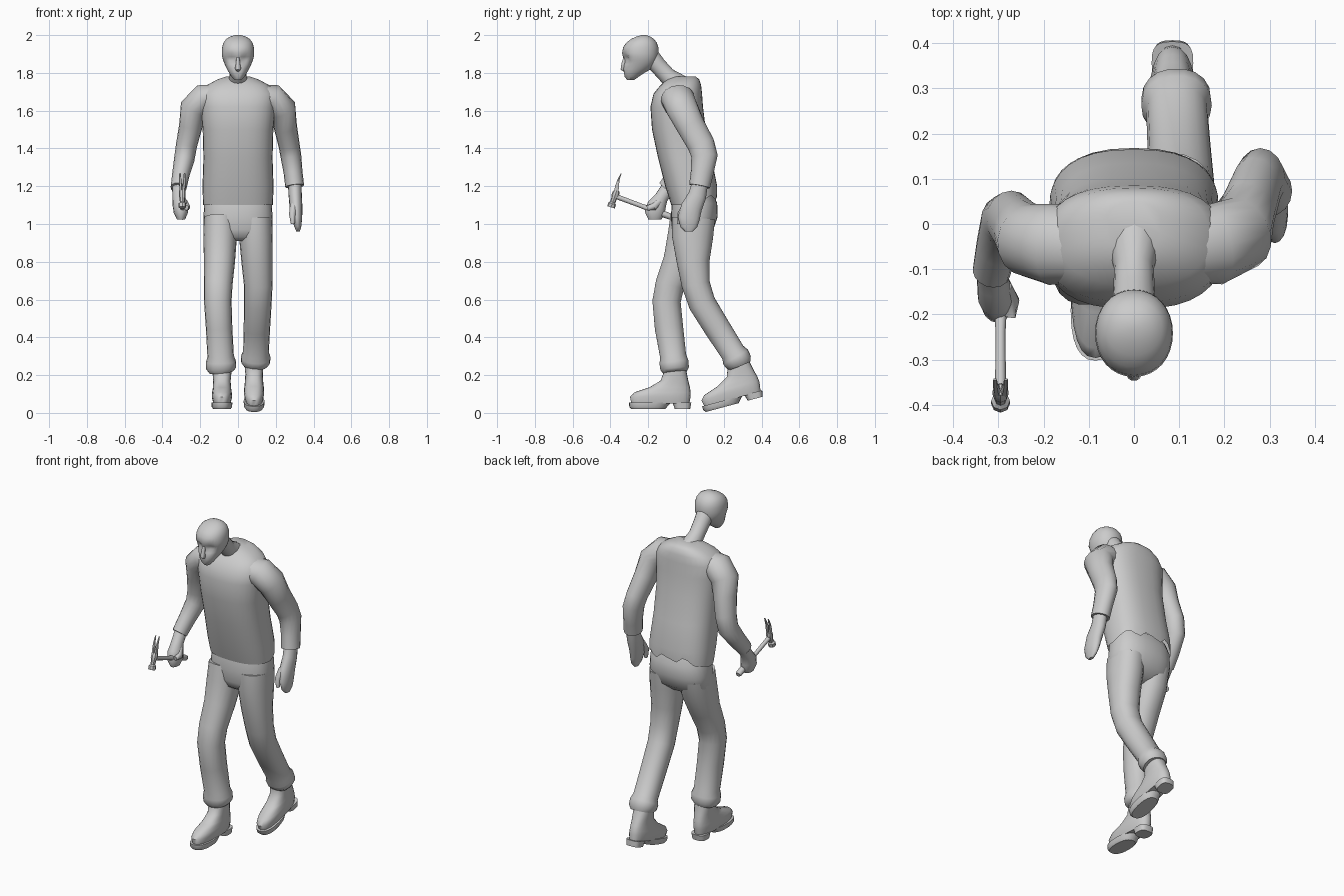
import bpy, bmesh, math
from mathutils import Vector


def finish(name, bm, angle=50):
    bmesh.ops.recalc_face_normals(bm, faces=bm.faces)
    me = bpy.data.meshes.new(name)
    bm.to_mesh(me)
    bm.free()
    ob = bpy.data.objects.new(name, me)
    bpy.context.collection.objects.link(ob)
    bpy.ops.object.select_all(action='DESELECT')
    ob.select_set(True)
    bpy.context.view_layer.objects.active = ob
    bpy.ops.object.shade_smooth_by_angle(angle=math.radians(angle))
    return ob


def skin(name, loops, open_start=False, angle=50):
    """Bridge a list of equally sized point loops into a surface."""
    bm = bmesh.new()
    vs = [[bm.verts.new(p) for p in loop] for loop in loops]
    n = len(loops[0])
    for a, b in zip(vs, vs[1:]):
        for i in range(n):
            j = (i + 1) % n
            bm.faces.new((a[i], a[j], b[j], b[i]))
    if not open_start:
        bm.faces.new(vs[0][::-1])
    bm.faces.new(vs[-1])
    return finish(name, bm, angle)


def unit_loop(n, power):
    out = []
    for i in range(n):
        a = 2 * math.pi * i / n
        c, s = math.cos(a), math.sin(a)
        out.append((math.copysign(abs(c) ** (2 / power), c), math.copysign(abs(s) ** (2 / power), s)))
    return out


def stack(name, levels, n=24, power=2.4, **kw):
    """Horizontal rings: (z, front y, back y, half width)."""
    return skin(name, [[Vector((u * rx, (y0 + y1) / 2 + v * (y1 - y0) / 2, z))
                        for u, v in unit_loop(n, power)] for z, y0, y1, rx in levels], **kw)


def tube(name, pts, n=16, power=2.0, **kw):
    """Rings square to a path: (x, y, z, side radius, front-back radius)."""
    P = [Vector(p[:3]) for p in pts]
    loops = []
    for k, p in enumerate(pts):
        t = Vector()
        if k:
            t += (P[k] - P[k - 1]).normalized()
        if k < len(P) - 1:
            t += (P[k + 1] - P[k]).normalized()
        t.normalize()
        v = Vector((0, 1, 0))
        v = (v - t * t.dot(v)).normalized()
        u = v.cross(t)
        loops.append([P[k] + u * a * p[3] + v * b * p[4] for a, b in unit_loop(n, power)])
    return skin(name, loops, **kw)


# Sweater body with open, lifted and rippled back hem
torso = stack("sweater_body", [
    (1.10, -.078, .165, .185), (1.20, -.11, .165, .188), (1.35, -.148, .135, .183),
    (1.50, -.18, .105, .187), (1.62, -.188, .09, .198), (1.69, -.172, .085, .20),
    (1.735, -.135, .08, .165), (1.765, -.10, .07, .11), (1.782, -.06, .05, .06)],
    n=32, power=2.5, open_start=True)
for v in torso.data.vertices:
    if v.co.z < 1.12 and v.co.y > .05:
        k = min(1, (v.co.y - .05) / .1)
        v.co.z += k * (.045 + .02 * math.sin(v.co.x * 50))

# Neck and head
tube("neck", [(0, -.03, 1.73, .06, .06), (0, -.10, 1.785, .044, .045),
              (0, -.15, 1.84, .046, .045), (0, -.20, 1.90, .05, .05)])
head = stack("head", [
    (1.762, -.312, -.275, .018), (1.78, -.325, -.25, .034), (1.80, -.333, -.22, .047),
    (1.82, -.333, -.185, .058), (1.845, -.328, -.162, .070), (1.865, -.328, -.152, .078),
    (1.885, -.334, -.147, .084), (1.905, -.338, -.145, .086), (1.935, -.333, -.146, .084),
    (1.96, -.316, -.155, .077), (1.98, -.29, -.17, .062), (1.993, -.26, -.19, .04),
    (2.0, -.235, -.21, .015)], n=32, power=2.1)
for v in head.data.vertices:          # eye sockets and mouth crease
    if v.co.y < -.24:
        for cx, cz, r, d in ((-.035, 1.875, .03, .018), (.035, 1.875, .03, .018), (0, 1.80, .018, .008)):
            q = math.hypot(v.co.x - cx, v.co.z - cz) / r
            if q < 1:
                v.co.y += d * (1 - q * q)
tube("nose", [(0, -.322, 1.885, .008, .008), (0, -.330, 1.85, .011, .012),
              (0, -.334, 1.822, .016, .014), (0, -.322, 1.812, .01, .008)], n=10)

# Sleeves
tube("left_sleeve", [(.10, -.05, 1.68, .06, .08), (.18, -.045, 1.665, .078, .09),
                     (.235, -.02, 1.61, .075, .085), (.25, .025, 1.52, .062, .076),
                     (.27, .08, 1.42, .056, .072), (.28, .098, 1.36, .055, .070),
                     (.292, .085, 1.27, .050, .060), (.300, .072, 1.20, .050, .056)])
tube("right_sleeve", [(-.10, -.05, 1.68, .06, .08), (-.18, -.045, 1.665, .078, .09),
                      (-.235, -.035, 1.61, .075, .08), (-.25, -.015, 1.52, .062, .07),
                      (-.272, .01, 1.42, .056, .064), (-.285, .005, 1.34, .054, .062),
                      (-.303, -.05, 1.26, .046, .052), (-.315, -.105, 1.19, .042, .045)])

# Hands: one hanging, one closed round the hammer
tube("left_hand", [(.300, .075, 1.22, .036, .042), (.303, .06, 1.15, .035, .048),
                   (.307, .03, 1.09, .034, .056), (.312, .015, 1.03, .028, .058),
                   (.317, .015, .985, .018, .045), (.318, .015, .96, .009, .02)])
tube("left_thumb", [(.295, .0, 1.10, .02, .02), (.288, -.03, 1.05, .018, .018), (.29, -.035, 1.0, .01, .012)], n=10)
tube("right_hand", [(-.315, -.09, 1.20, .034, .036), (-.313, -.13, 1.14, .034, .036),
                    (-.306, -.155, 1.10, .040, .050), (-.302, -.165, 1.06, .038, .054),
                    (-.302, -.165, 1.025, .022, .035)])
tube("right_thumb", [(-.285, -.14, 1.12, .016, .016), (-.27, -.17, 1.09, .017, .02),
                     (-.275, -.205, 1.085, .012, .015)], n=10)

# Trousers
stack("trouser_seat", [(1.17, -.06, .14, .165), (1.11, -.075, .165, .178), (1.04, -.08, .168, .183),
                       (.97, -.075, .145, .18), (.93, -.06, .10, .15), (.91, -.03, .06, .10)], n=28)
tube("right_trouser_leg", [
    (-.093, .03, 1.03, .088, .115), (-.095, .01, .93, .089, .11), (-.098, -.035, .80, .082, .088),
    (-.105, -.085, .68, .076, .078), (-.107, -.103, .59, .073, .076), (-.10, -.09, .45, .070, .076),
    (-.092, -.068, .30, .070, .070), (-.09, -.064, .27, .080, .078), (-.09, -.06, .235, .079, .077),
    (-.088, -.058, .215, .064, .064)], n=18, power=2.2)
tube("left_trouser_leg", [
    (.093, .04, 1.03, .088, .115), (.095, .035, .93, .089, .11), (.10, .038, .80, .082, .088),
    (.107, .052, .68, .076, .076), (.105, .085, .58, .073, .073), (.10, .165, .45, .070, .070),
    (.095, .248, .32, .068, .066), (.094, .262, .297, .078, .076), (.093, .277, .27, .077, .074),
    (.092, .285, .25, .062, .062)], n=18, power=2.2)

# Boots: same parts placed flat (right) and pitched on the toe (left)
for side, loc, pitch in (("right", (-.085, 0, .02), 0), ("left", (.085, .385, .08), 15)):
    boot = [
        stack(side + "_boot", [(.03, -.29, .018, .046), (.065, -.296, .024, .054), (.088, -.275, .025, .052),
                               (.115, -.195, .021, .048), (.15, -.135, .012, .046), (.20, -.116, .002, .051),
                               (.26, -.11, -.005, .05)], power=2.5),
        stack(side + "_sole", [(.0, -.29, -.11, .046), (.012, -.30, -.10, .054), (.034, -.302, -.08, .055)]),
        stack(side + "_heel", [(.0, -.06, .022, .042), (.034, -.07, .028, .046)], power=3),
    ]
    for ob in boot:
        ob.rotation_euler.x = math.radians(pitch)
        ob.location = loc

# Claw hammer
HX = -.295
tube("hammer_handle", [(HX, -.072, 1.035, .014, .014), (HX, -.085, 1.04, .019, .017),
                       (HX, -.15, 1.064, .016, .017), (HX, -.24, 1.097, .011, .012),
                       (HX, -.36, 1.142, .012, .013), (HX, -.388, 1.152, .012, .013)], n=8)
tube("hammer_head", [(HX, -.397, 1.088, .021, .021), (HX, -.391, 1.108, .021, .021),
                     (HX, -.388, 1.115, .013, .014), (HX, -.381, 1.135, .014, .015),
                     (HX, -.376, 1.148, .018, .020), (HX, -.370, 1.166, .018, .019),
                     (HX, -.366, 1.178, .016, .013)], n=8, angle=30)
for s, name in ((-1, "claw_left"), (1, "claw_right")):
    tube("hammer_" + name, [(HX + s * .007, -.370, 1.165, .008, .014), (HX + s * .009, -.365, 1.20, .007, .011),
                            (HX + s * .011, -.357, 1.235, .006, .006), (HX + s * .012, -.343, 1.268, .004, .002)],
         n=6, power=3, angle=30)
